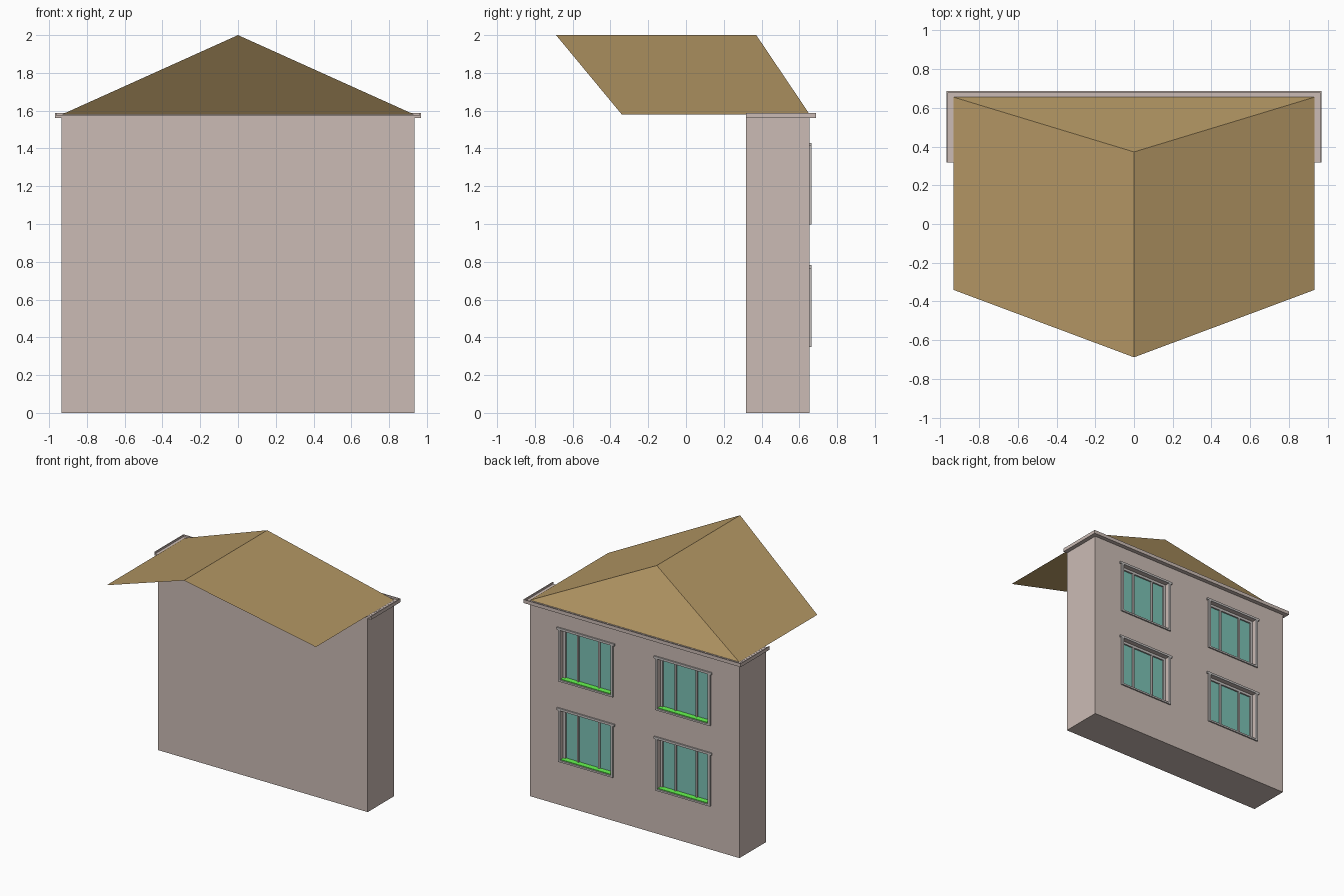
import bpy, bmesh

if "Cube" in bpy.data.objects:
    bpy.data.objects.remove(bpy.data.objects["Cube"])


def material(name, rgb):
    m = bpy.data.materials.new(name)
    m.diffuse_color = (*rgb, 1)
    m.use_nodes = True
    m.node_tree.nodes["Principled BSDF"].inputs["Base Color"].default_value = m.diffuse_color
    return m


WALL = material("warm_grey", (0.60, 0.50, 0.46))
ROOF = material("tan", (0.45, 0.306, 0.127))
GLASS = material("teal_glass", (0.20, 0.54, 0.46))
GREEN = material("green", (0.13, 0.95, 0.08))
TRIM = material("trim_grey", (0.54, 0.51, 0.50))


def mesh_object(name, verts, faces, mat):
    me = bpy.data.meshes.new(name)
    me.from_pydata(verts, [], faces)
    bm = bmesh.new()
    bm.from_mesh(me)
    bmesh.ops.recalc_face_normals(bm, faces=bm.faces)
    bm.to_mesh(me)
    bm.free()
    ob = bpy.data.objects.new(name, me)
    bpy.context.collection.objects.link(ob)
    me.materials.append(mat)
    return ob


def box(name, x, y, z, mat):
    verts = [(a, b, c) for a in x for b in y for c in z]
    faces = [(0, 1, 3, 2), (4, 6, 7, 5), (0, 4, 5, 1),
             (2, 3, 7, 6), (0, 2, 6, 4), (1, 5, 7, 3)]
    return mesh_object(name, verts, faces, mat)


W, FRONT, BACK, TOP = 0.934, 0.317, 0.653, 1.575

# Wall block
wall = box("wall", (-W, W), (FRONT, BACK), (0, TOP), WALL)

# Open shell roof with a hip at the back and a raked, overhanging front
E, EZ = 0.932, 1.58
roof = mesh_object("roof",
                   [(-E, -0.34, EZ), (0, -0.688, 2), (E, -0.34, EZ),
                    (-E, 0.655, EZ), (0, 0.372, 2), (E, 0.655, EZ)],
                   [(0, 1, 4, 3), (1, 2, 5, 4), (3, 4, 5)], ROOF)

# Gutter: square channel profile (offset from wall, height) round three sides
profile = [(0, 1.56), (0.034, 1.56), (0.034, 1.588),
           (0.027, 1.588), (0.027, 1.574), (0, 1.574)]
n = len(profile)
verts = []
for sx, end in ((-1, True), (-1, False), (1, False), (1, True)):
    verts += [(sx * (W + o), FRONT if end else BACK + o, z) for o, z in profile]
faces = [(s * n + i, s * n + (i + 1) % n, (s + 1) * n + (i + 1) % n, (s + 1) * n + i)
         for s in range(3) for i in range(n)]
faces += [tuple(range(n)), tuple(range(3 * n, 4 * n))]
mesh_object("gutter", verts, faces, WALL)


def window(cx, z0, tag):
    hw, z1 = 0.225, z0 + 0.40
    # Recess cut into the wall
    cut = box("recess_cutter_" + tag, (cx - hw, cx + hw), (BACK - 0.05, BACK + 0.1), (z0, z1), WALL)
    cut.hide_render = True
    cut.hide_viewport = True
    mod = wall.modifiers.new("recess_" + tag, "BOOLEAN")
    mod.object = cut
    mod.solver = "EXACT"
    # Glass pane
    box("glass_" + tag, (cx - hw, cx + hw), (BACK - 0.05, BACK - 0.042), (z0, z1), GLASS)
    # Inner frame and two mullions
    fy = (BACK - 0.05, BACK - 0.030)
    for i, (px, w) in enumerate(((-hw + 0.01, 0.01), (-0.094, 0.007), (0.094, 0.007), (hw - 0.01, 0.01))):
        box(f"upright_{tag}_{i}", (cx + px - w, cx + px + w), fy, (z0 + 0.006, z1 - 0.02), TRIM)
    box("top_rail_" + tag, (cx - hw, cx + hw), fy, (z1 - 0.02, z1), TRIM)
    # Green sill surface in the recess
    sill = (cx - hw, cx + hw)
    box("sill_" + tag, sill, (BACK - 0.042, BACK + 0.002), (z0, z0 + 0.006), GREEN)
    # Outer casing
    cy = (BACK - 0.002, BACK + 0.011)
    for s, side in ((-1, "left"), (1, "right")):
        xs = sorted((cx + s * hw, cx + s * (hw + 0.02)))
        box(f"casing_{side}_{tag}", xs, cy, (z0, z1), TRIM)
    ledge = (cx - hw - 0.032, cx + hw + 0.032)
    box("lintel_" + tag, ledge, cy, (z1, z1 + 0.018), TRIM)
    box("lower_casing_" + tag, (cx - hw - 0.02, cx + hw + 0.02), cy, (z0 - 0.014, z0), TRIM)


for floor, z in (("lower", 0.364), ("upper", 1.012)):
    for side, x in (("left", -0.433), ("right", 0.433)):
        window(x, z, floor + "_" + side)
